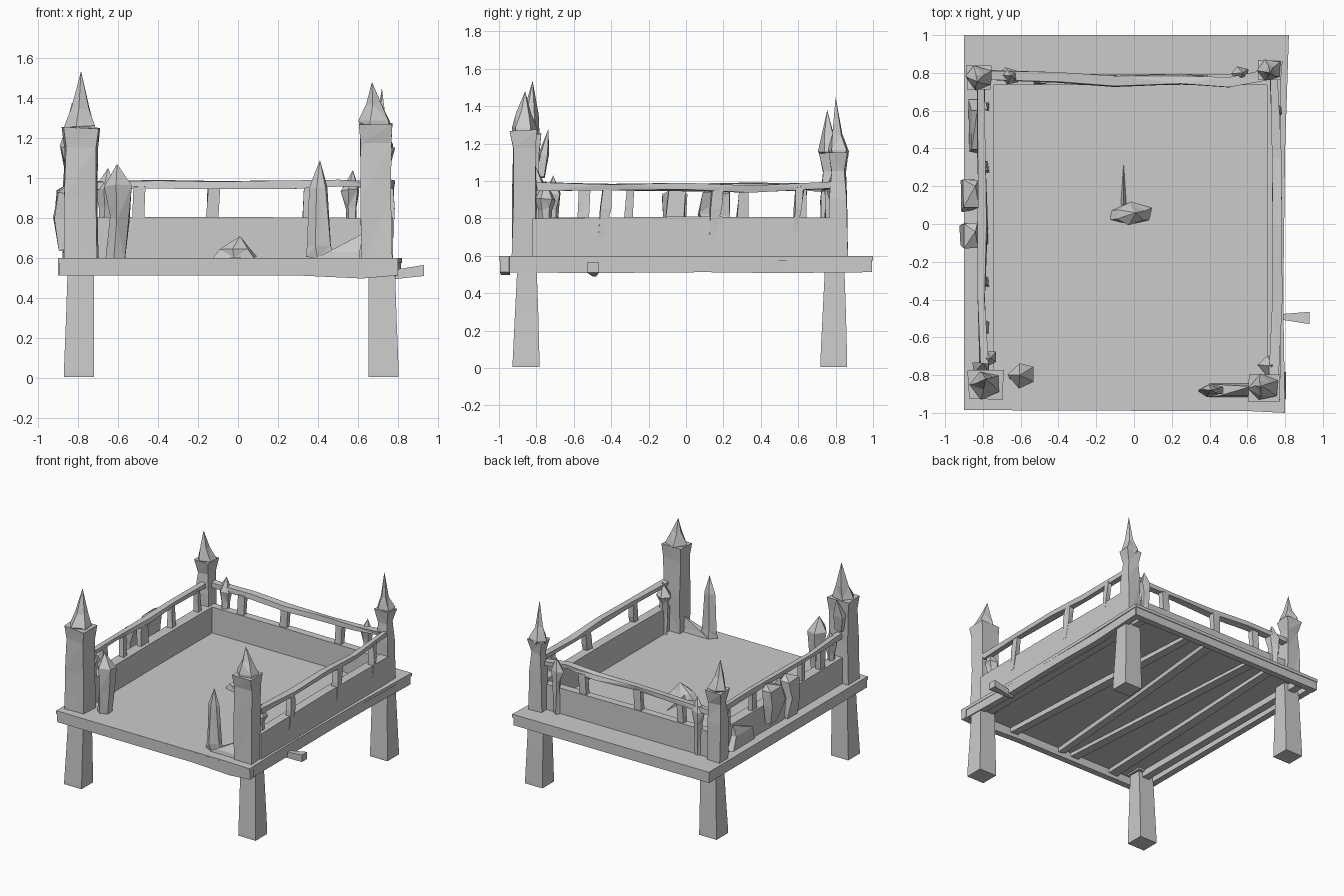
import bpy, bmesh, math, random
from mathutils import Vector

random.seed(7)


def skin(name, rings, tip=None, jitter=0.0):
    """Join rings of equal vertex count into a closed faceted solid."""
    bm = bmesh.new()
    rows = []
    for ring in rings:
        rows.append([bm.verts.new(Vector(p) + Vector([random.uniform(-jitter, jitter) for _ in range(3)]))
                     for p in ring])
    n = len(rows[0])
    for a, b in zip(rows, rows[1:]):
        for i in range(n):
            bm.faces.new((a[i], a[(i + 1) % n], b[(i + 1) % n], b[i]))
    bm.faces.new(rows[0][::-1])
    if tip:
        t = bm.verts.new(tip)
        for i in range(n):
            bm.faces.new((rows[-1][i], rows[-1][(i + 1) % n], t))
    else:
        bm.faces.new(rows[-1])
    bmesh.ops.recalc_face_normals(bm, faces=bm.faces)
    if jitter:
        bmesh.ops.triangulate(bm, faces=bm.faces)
    me = bpy.data.meshes.new(name)
    bm.to_mesh(me)
    bm.free()
    ob = bpy.data.objects.new(name, me)
    bpy.context.collection.objects.link(ob)
    return ob


def column(name, sections, tip=None, sides=4, jitter=0.0):
    """Upright loft; sections are (z, centre x, centre y, half x, half y)."""
    rings = []
    k = math.sqrt(2) if sides == 4 else 1.1
    for z, cx, cy, hx, hy in sections:
        angs = [math.tau * (i + 0.5) / sides for i in range(sides)]
        rings.append([(cx + k * hx * math.cos(a), cy + k * hy * math.sin(a), z) for a in angs])
    return skin(name, rings, tip, jitter)


def beam(name, path, w, h, jitter=0.0):
    """Lengthwise timber of rectangular section along a path."""
    pts = [Vector(p) for p in path]
    d = pts[-1] - pts[0]
    s = Vector((-d.y, d.x, 0)).normalized() * w / 2
    u = Vector((0, 0, h / 2))
    return skin(name, [[p - s - u, p + s - u, p + s + u, p - s + u] for p in pts], None, jitter)


# Deck floor
outline = [(-.9, -.985), (.6, -.99), (.8, -1), (.79, -.4), (.8, .4), (.82, 1), (-.9, 1)]
skin("deck_floor", [[(x, y, .575) for x, y in outline], [(x, y, .6) for x, y in outline]])

# Rim boards hanging under the floor edge
beam("front_rim", [(-.89, -.96, .555), (.3, -.965, .555), (.62, -.965, .54), (.8, -.97, .555)], .05, .085)
beam("back_rim", [(-.9, .97, .555), (0, .97, .555), (.81, .97, .555)], .05, .085)
beam("left_rim", [(-.87, -.98, .555), (-.87, 0, .555), (-.87, .99, .555)], .05, .085)
beam("right_rim", [(.77, -.99, .555), (.765, -.5, .55), (.77, .1, .555), (.77, .5, .55), (.79, .99, .555)],
     .05, .085)

# Thin warped joists under the deck
for i, (x, t) in enumerate(((-.55, .04), (-.28, -.06), (-.02, .08), (.3, -.05))):
    beam(f"joist_{i}", [(x - t, -.94, .56), (x, 0, .555), (x + t, .94, .56)], .07, .03, .006)
for x in (-.78, .7):
    beam("side_joist", [(x, -.94, .545), (x, .94, .545)], .06, .05)

# Legs, flaring towards the ground
for x, y, s in ((-.785, -.855, -.01), (.718, -.855, .01), (-.785, .79, -.01), (.718, .79, .01)):
    column("leg", [(0.005, x + s, y, .076, .072), (.03, x + s, y, .076, .072),
                   (.3, x + s / 2, y + .003, .07, .062), (.58, x, y + .005, .066, .05)])

# Corner posts: square shaft, swollen collar, pointed spire
posts = [(-.785, -.85, .083, .07, 1.25, 0, (-.785, -.82, 1.535)),
         (.69, -.865, .077, .066, 1.27, 0, (.67, -.86, 1.48)),
         (-.82, .775, .058, .055, 1.15, .2, (-.83, .755, 1.38)),
         (.72, .815, .056, .048, 1.15, .2, (.72, .80, 1.45))]
for x, y, hx, hy, top, neck, tip in posts:
    column("post_shaft", [(.56, x, y, hx, hy), (.9, x, y, hx * .95, hy * .95),
                          (top - .1, x, y, hx * (.97 - neck), hy * (.97 - neck)),
                          (top, x, y, hx * 1.1, hy * 1.1)], jitter=.006)
    column("post_spire", [(top - .02, x, y, hx * .9, hy * .9), (top + .01, x, y, hx * (.95 + neck), hy * (1 + neck)),
                          (top + .1, (x + tip[0]) / 2, (y + tip[1]) / 2, hx * .5, hy * .55)],
           tip, sides=5, jitter=.008)

# Side splinters hanging from the front left post
column("post_splinter", [(1.02, -.8, -.775, .03, .02), (1.14, -.81, -.76, .04, .025)],
       (-.8, -.735, 1.28), jitter=.006)

# Low walls on three sides
beam("back_wall", [(-.8, .765, .7), (0, .765, .7), (.72, .765, .695)], .06, .21)
beam("left_wall", [(-.78, -.82, .7), (-.785, 0, .7), (-.78, .78, .7)], .08, .21)
beam("right_wall", [(.74, -.82, .695), (.74, 0, .705), (.74, .78, .7)], .07, .21)

# Warped hand rails
beam("back_rail", [(-.78, .785, .965), (-.4, .775, .97), (-.1, .755, .965), (.25, .765, .965),
                   (.5, .75, .97), (.7, .79, .97)], .05, .035, .006)
beam("left_rail", [(-.79, -.8, .975), (-.81, -.4, .97), (-.8, 0, .965), (-.81, .35, .97),
                   (-.81, .75, .965)], .045, .035, .006)
beam("right_rail", [(.74, -.8, .97), (.76, -.4, .965), (.76, 0, .968), (.755, .35, .955),
                    (.74, .78, .975)], .045, .035, .006)

# Balusters between walls and rails
for x in (-.5, -.13, .35):
    column("back_baluster", [(.78, x, .765, .028, .02), (.96, x + .01, .765, .03, .02)], jitter=.005)
for y, w in ((-.55, .03), (-.31, .022), (-.06, .05), (.3, .03), (.62, .02)):
    column("left_baluster", [(.78, -.79, y, .02, w), (.96, -.8, y + .01, .02, w * .9)], jitter=.006)
for y, w in ((-.43, .025), (.16, .03), (.6, .02)):
    column("right_baluster", [(.7, .755, y - .02, .022, w * .5), (.85, .76, y, .022, w),
                              (.97, .757, y + .01, .02, w)], jitter=.006)

# Broken stakes beside the corner posts
column("front_left_stake", [(.58, -.6, -.8, .05, .045), (.8, -.595, -.8, .05, .05),
                            (.96, -.59, -.8, .07, .06)], (-.605, -.8, 1.07), sides=5, jitter=.012)
column("front_right_stake", [(.6, .42, -.88, .07, .03), (.66, .41, -.88, .06, .03),
                             (.95, .405, -.88, .042, .025)], (.41, -.88, 1.09), sides=5, jitter=.006)
column("stake_foot", [(.6, .5, -.88, .11, .035), (.63, .53, -.88, .08, .03)], (.62, -.86, .72))
for x, y, r, z in ((-.66, .785, .045, 1.05), (.565, .8, .035, 1.04), (-.77, -.71, .04, 1.03),
                   (.72, -.75, .045, 1.0)):
    column("splintered_stake", [(.6, x, y, r * .6, r * .6), (.85, x, y, r * .7, r * .7),
                                (z - .1, x, y, r * 1.2, r * 1.1)], (x + .01, y, z), sides=5, jitter=.008)

# Broken slabs leaning on the outer left side
column("side_slab", [(.64, -.87, -.06, .02, .06), (.8, -.895, -.06, .03, .06),
                     (.92, -.86, -.06, .04, .06)], (-.84, -.04, .97), jitter=.01)
column("side_slab", [(.68, -.86, .17, .02, .04), (.82, -.88, .15, .03, .08),
                     (.93, -.86, .16, .04, .07)], (-.84, .2, .98), jitter=.01)
column("side_wedge", [(.62, -.85, .52, .025, .14), (.72, -.84, .5, .02, .1)], (-.83, .6, .8), jitter=.006)

# Rubble on the floor and a loose peg at the right edge
column("floor_rock", [(.6, -.02, .05, .11, .055), (.65, -.02, .05, .075, .045)],
       (.01, .06, .71), sides=6, jitter=.01)
skin("floor_splinter", [[(-.07, .1, .6), (-.04, .1, .6), (-.055, .1, .64)]], (-.055, .32, .602))
skin("side_peg", [[(.74, -.5, .49), (.74, -.48, .49), (.74, -.48, .535), (.74, -.5, .535)],
                  [(.93, -.53, .51), (.93, -.465, .51), (.93, -.465, .565), (.93, -.53, .565)]])
